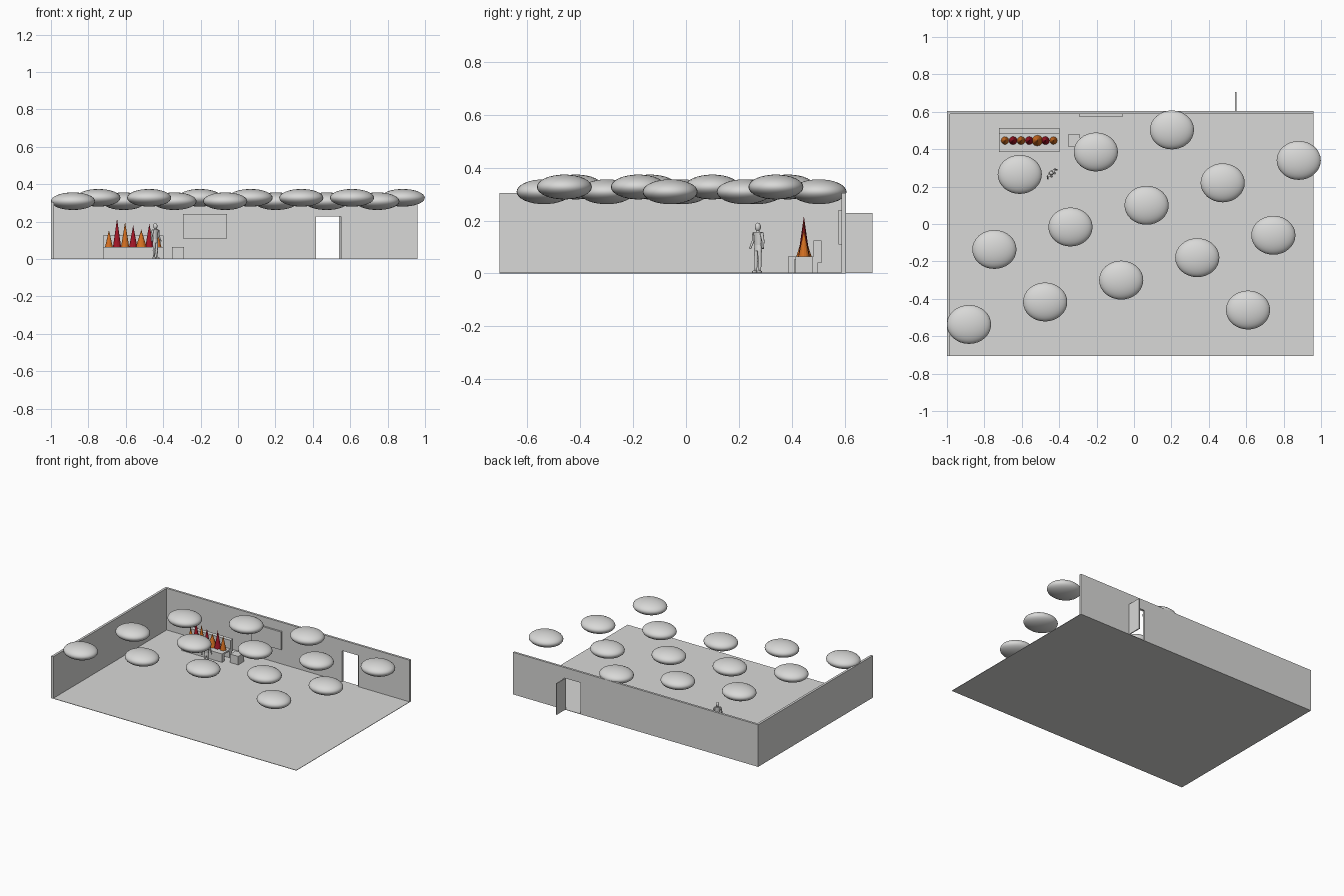
import bpy, math
from mathutils import Matrix, Vector

if "Cube" in bpy.data.objects:
    bpy.data.objects.remove(bpy.data.objects["Cube"])


def material(name, rgb):
    m = bpy.data.materials.new(name)
    m.diffuse_color = (*rgb, 1)
    m.use_nodes = True
    m.node_tree.nodes["Principled BSDF"].inputs["Base Color"].default_value = m.diffuse_color
    return m


GREY = material("light_grey", (0.69, 0.69, 0.68))
ORANGE = material("flame_orange", (0.66, 0.16, 0.015))
RED = material("flame_red", (0.38, 0.008, 0.02))


def finish(name, mat, smooth=False):
    ob = bpy.context.object
    ob.name = name
    ob.data.materials.append(mat)
    if smooth:
        bpy.ops.object.shade_smooth_by_angle()
    return ob


def box(name, x0, x1, y0, y1, z0, z1, mat=GREY):
    bpy.ops.mesh.primitive_cube_add(size=1, location=((x0 + x1) / 2, (y0 + y1) / 2, (z0 + z1) / 2))
    ob = finish(name, mat)
    ob.scale = (x1 - x0, y1 - y0, z1 - z0)
    return ob


def ball(name, loc, radii, seg=32):
    bpy.ops.mesh.primitive_uv_sphere_add(segments=seg, ring_count=seg // 2, radius=1, location=loc)
    ob = finish(name, GREY, True)
    ob.scale = radii
    return ob


def limb(name, a, b, r0, r1):
    a, b = Vector(a), Vector(b)
    bpy.ops.mesh.primitive_cone_add(vertices=12, radius1=r0, radius2=r1, depth=(b - a).length,
                                    location=(a + b) / 2)
    ob = finish(name, GREY, True)
    ob.rotation_euler = (b - a).to_track_quat('Z', 'Y').to_euler()
    return ob


# room shell: floor, left wall, back wall around the doorway
box("floor", -1, 0.96, -0.705, 0.605, 0, 0.003)
box("left_wall", -1, -0.983, -0.705, 0.605, 0, 0.304)
box("back_wall_left", -1, 0.418, 0.589, 0.605, 0, 0.304)
box("back_wall_right", 0.55, 0.96, 0.589, 0.605, 0, 0.304)
box("door_lintel", 0.418, 0.55, 0.589, 0.605, 0.228, 0.304)
box("open_door", 0.54, 0.547, 0.6, 0.705, 0.002, 0.228)
box("wall_screen", -0.295, -0.06, 0.576, 0.589, 0.11, 0.24)

# sofa: side profile (y, z) extruded along x
profile = [(0.385, 0), (0.41, 0), (0.41, 0.052), (0.472, 0.052), (0.472, 0), (0.497, 0),
           (0.497, 0.04), (0.512, 0.04), (0.512, 0.125), (0.482, 0.125), (0.482, 0.064), (0.385, 0.064)]
n = len(profile)
verts = [(x, y, z) for x in (-0.722, -0.397) for y, z in profile]
faces = [tuple(range(n))[::-1], tuple(range(n, 2 * n))]
faces += [(i, (i + 1) % n, (i + 1) % n + n, i + n) for i in range(n)]
mesh = bpy.data.meshes.new("sofa")
mesh.from_pydata(verts, [], [f[::-1] for f in faces])
mesh.materials.append(GREY)
bpy.context.collection.objects.link(bpy.data.objects.new("sofa", mesh))

# side table next to the sofa
box("side_table", -0.353, -0.288, 0.414, 0.478, 0, 0.064)

# flames along the seat
for i, (top, r) in enumerate([(0.155, 0.021), (0.217, 0.022), (0.198, 0.022), (0.18, 0.022),
                              (0.157, 0.029), (0.19, 0.022), (0.165, 0.021)]):
    bpy.ops.mesh.primitive_cone_add(vertices=12, radius1=r, radius2=0, depth=top - 0.063,
                                    location=(-0.69 + 0.0432 * i, 0.446, (top + 0.063) / 2))
    finish("flame_%d" % i, RED if i % 2 else ORANGE)

# smoke puffs under the ceiling, alternating in height
ys = [-0.537, -0.136, 0.265, -0.417, -0.016, 0.385, -0.3, 0.1, 0.503, -0.18, 0.22, -0.46, -0.06, 0.34]
for i, y in enumerate(ys):
    ball("smoke_puff_%d" % i, (-0.882 + 0.1356 * i, y, 0.327 if i % 2 else 0.309), (0.118, 0.104, 0.047))

# standing figure, built facing -y and then turned 45 degrees
parts = [ball("head", (0, 0, 0.176), (0.011, 0.012, 0.016), 16),
         limb("neck", (0, 0, 0.155), (0, 0, 0.166), 0.006, 0.005),
         limb("chest", (0, 0, 0.107), (0, 0, 0.157), 0.015, 0.02),
         limb("hips", (0, 0, 0.085), (0, 0, 0.108), 0.018, 0.015)]
for s, side in ((-1, "left"), (1, "right")):
    parts += [limb(side + "_thigh", (0.01 * s, 0, 0.046), (0.009 * s, 0, 0.09), 0.006, 0.009),
              limb(side + "_shin", (0.011 * s, 0, 0.005), (0.01 * s, 0, 0.047), 0.004, 0.007),
              ball(side + "_foot", (0.012 * s, -0.005, 0.006), (0.006, 0.014, 0.006), 12),
              limb(side + "_upper_arm", (0.02 * s, 0, 0.153), (0.027 * s, 0.001, 0.122), 0.007, 0.005),
              limb(side + "_forearm", (0.027 * s, 0.001, 0.122), (0.034 * s, -0.008, 0.094), 0.005, 0.004)]
for ob in parts[2:4]:
    ob.scale.y = 0.65
bpy.context.view_layer.update()
turn = Matrix.Translation((-0.442, 0.272, 0)) @ Matrix.Rotation(math.radians(45), 4, 'Z')
for ob in parts:
    ob.matrix_world = turn @ ob.matrix_world
